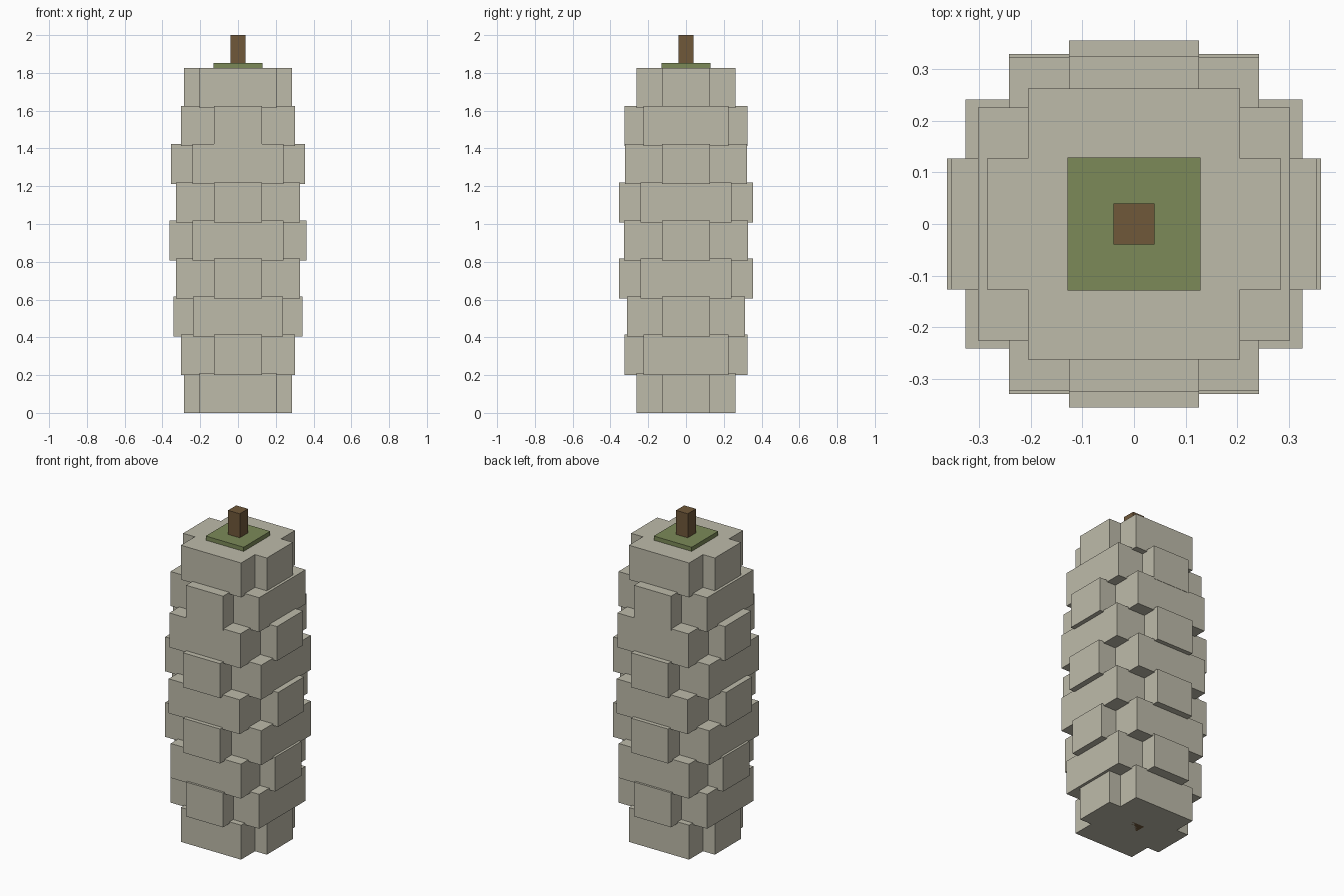
import bpy
import bmesh

if "Cube" in bpy.data.objects:
    bpy.data.objects.remove(bpy.data.objects["Cube"])


def material(name, rgb):
    def lin(v):
        v /= 255
        return v / 12.92 if v <= 0.04045 else ((v + 0.055) / 1.055) ** 2.4
    m = bpy.data.materials.new(name)
    m.diffuse_color = [lin(v) for v in rgb] + [1]
    m.use_nodes = True
    m.node_tree.nodes["Principled BSDF"].inputs["Base Color"].default_value = m.diffuse_color
    return m


def prism(name, outline, z0, z1, mat):
    """Extrude a flat outline from z0 up to z1."""
    bm = bmesh.new()
    base = bm.faces.new([bm.verts.new((x, y, z0)) for x, y in outline])
    top = bmesh.ops.extrude_face_region(bm, geom=[base])["geom"]
    for v in top:
        if isinstance(v, bmesh.types.BMVert):
            v.co.z = z1
    bmesh.ops.recalc_face_normals(bm, faces=bm.faces)
    mesh = bpy.data.meshes.new(name)
    bm.to_mesh(mesh)
    bm.free()
    mesh.materials.append(mat)
    obj = bpy.data.objects.new(name, mesh)
    bpy.context.collection.objects.link(obj)


def square(r):
    return [(-r, -r), (r, -r), (r, r), (-r, r)]


def cross(wide_x, narrow_y, narrow_x, wide_y):
    """Outline of two crossed rectangles."""
    q = [(wide_x, narrow_y), (narrow_x, narrow_y), (narrow_x, wide_y)]
    return (q + [(-x, y) for x, y in reversed(q)]
            + [(-x, -y) for x, y in q] + [(x, -y) for x, y in reversed(q)])


pale = material("pale grey beige", (190, 187, 170))
green = material("leaf green", (124, 138, 88))
brown = material("stem brown", (112, 88, 58))

# Stacked cross-shaped layers: x reach, its half depth, half width, y reach
layers = [
    (0.285, 0.127, 0.205, 0.263),
    (0.302, 0.226, 0.126, 0.326),
    (0.342, 0.127, 0.239, 0.313),
    (0.327, 0.241, 0.126, 0.354),
    (0.362, 0.127, 0.242, 0.329),
    (0.327, 0.241, 0.126, 0.356),
    (0.354, 0.127, 0.242, 0.323),
    (0.302, 0.226, 0.126, 0.325),
    (0.285, 0.127, 0.205, 0.263),
]
for i, dims in enumerate(layers):
    z = i * 0.2018
    prism(f"body_layer_{i + 1}", cross(*dims), z, z + 0.212, pale)

# Leaf cap and the stem running down through the body
prism("leaf_cap", square(0.129), 1.815, 1.852, green)
prism("stem", square(0.04), 0.0, 2.0, brown)
